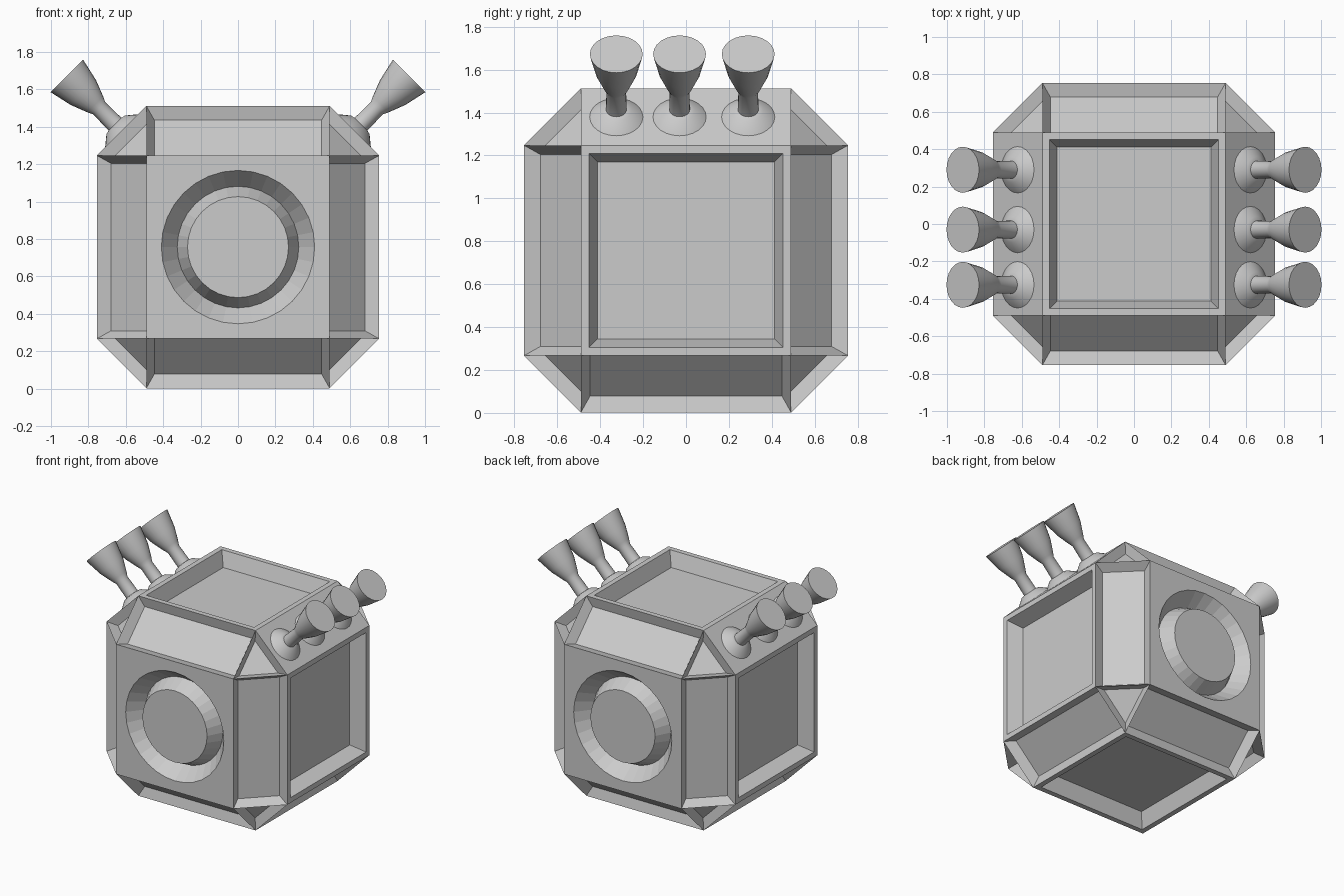
import bpy, bmesh
from math import pi, cos, sin, radians
from itertools import product
from mathutils import Vector

if "Cube" in bpy.data.objects:
    bpy.data.objects.remove(bpy.data.objects["Cube"])

HALF, EDGE, MID_Z = 0.755, 0.49, 0.757
grey = bpy.data.materials.new("plain grey")
grey.use_nodes = True
grey.diffuse_color = (0.6, 0.6, 0.6, 1)
grey.node_tree.nodes["Principled BSDF"].inputs["Base Color"].default_value = (0.6, 0.6, 0.6, 1)


def finish(bm, name, smooth=False):
    bmesh.ops.recalc_face_normals(bm, faces=bm.faces)
    mesh = bpy.data.meshes.new(name)
    bm.to_mesh(mesh)
    bm.free()
    mesh.materials.append(grey)
    if smooth:
        mesh.polygons.foreach_set("use_smooth", [True] * len(mesh.polygons))
        mesh.set_sharp_from_angle(angle=radians(30))
    obj = bpy.data.objects.new(name, mesh)
    bpy.context.scene.collection.objects.link(obj)
    return obj


def skin(bm, a, b):
    n = len(a)
    for i in range(n):
        bm.faces.new((a[i], a[(i + 1) % n], b[(i + 1) % n], b[i]))


def inset(bm, faces, width, depth):
    bmesh.ops.inset_individual(bm, faces=faces, thickness=width, depth=depth)


def round_groove(bm, face):
    # ring-shaped V groove around a flush centre disc
    side = 1 if face.normal.y > 0 else -1
    border = list(face.edges)
    bmesh.ops.delete(bm, geom=[face], context='FACES_ONLY')
    rings = []
    for r, y in ((0.41, HALF), (0.325, HALF - 0.11), (0.27, HALF)):
        rings.append([bm.verts.new((r * cos(a), side * y, r * sin(a)))
                      for a in (2 * pi * i / 32 for i in range(32))])
    skin(bm, rings[0], rings[1])
    skin(bm, rings[1], rings[2])
    bm.faces.new(rings[2])
    rim = [bm.edges.get((rings[0][i - 1], rings[0][i])) for i in range(32)]
    bmesh.ops.triangle_fill(bm, use_beauty=True, edges=border + rim,
                            normal=Vector((0, side, 0)))


# Body: a cube with wide chamfers, every facet recessed
bm = bmesh.new()
for signs in product((-1, 1), repeat=3):
    for axis in range(3):
        bm.verts.new([s * (HALF if i == axis else EDGE) for i, s in enumerate(signs)])
bmesh.ops.convex_hull(bm, input=bm.verts)
bmesh.ops.dissolve_limit(bm, angle_limit=0.02, verts=bm.verts, edges=bm.edges)
bmesh.ops.recalc_face_normals(bm, faces=bm.faces)
bm.normal_update()
panels, facets, ends = [], [], []
for f in bm.faces:
    n = f.normal
    axes = sum(abs(c) > 0.1 for c in n)
    mount = axes == 2 and abs(n.x) > 0.1 and n.z > 0.1
    if axes == 1:
        (ends if abs(n.y) > 0.9 else panels).append(f)
    elif not mount:
        facets.append(f)
inset(bm, panels, 0.055, 0)
inset(bm, panels, 0.055, -0.11)
inset(bm, facets, 0.06, -0.065)
for f in ends:
    round_groove(bm, f)
body = finish(bm, "body")
body.location.z = MID_Z

# Flared nozzles with conical feet, three on each upper side chamfer
PROFILE = ((0.125, -0.01), (0.125, 0), (0.07, 0.045), (0.048, 0.05), (0.046, 0.17),
           (0.06, 0.2), (0.095, 0.29), (0.123, 0.415))
for side, label in ((1, "left"), (-1, "right")):
    for number, y in enumerate((-0.325, -0.03, 0.29), 1):
        bm = bmesh.new()
        rings = [[bm.verts.new((r * cos(a), r * sin(a), z))
                  for a in (2 * pi * i / 24 for i in range(24))] for r, z in PROFILE]
        for a, b in zip(rings, rings[1:]):
            skin(bm, a, b)
        bm.faces.new(rings[0])
        bm.faces.new(rings[-1])
        nozzle = finish(bm, f"{label}_nozzle_{number}", smooth=True)
        nozzle.location = (side * 0.622, y, MID_Z + 0.622)
        nozzle.rotation_euler.y = side * pi / 4
